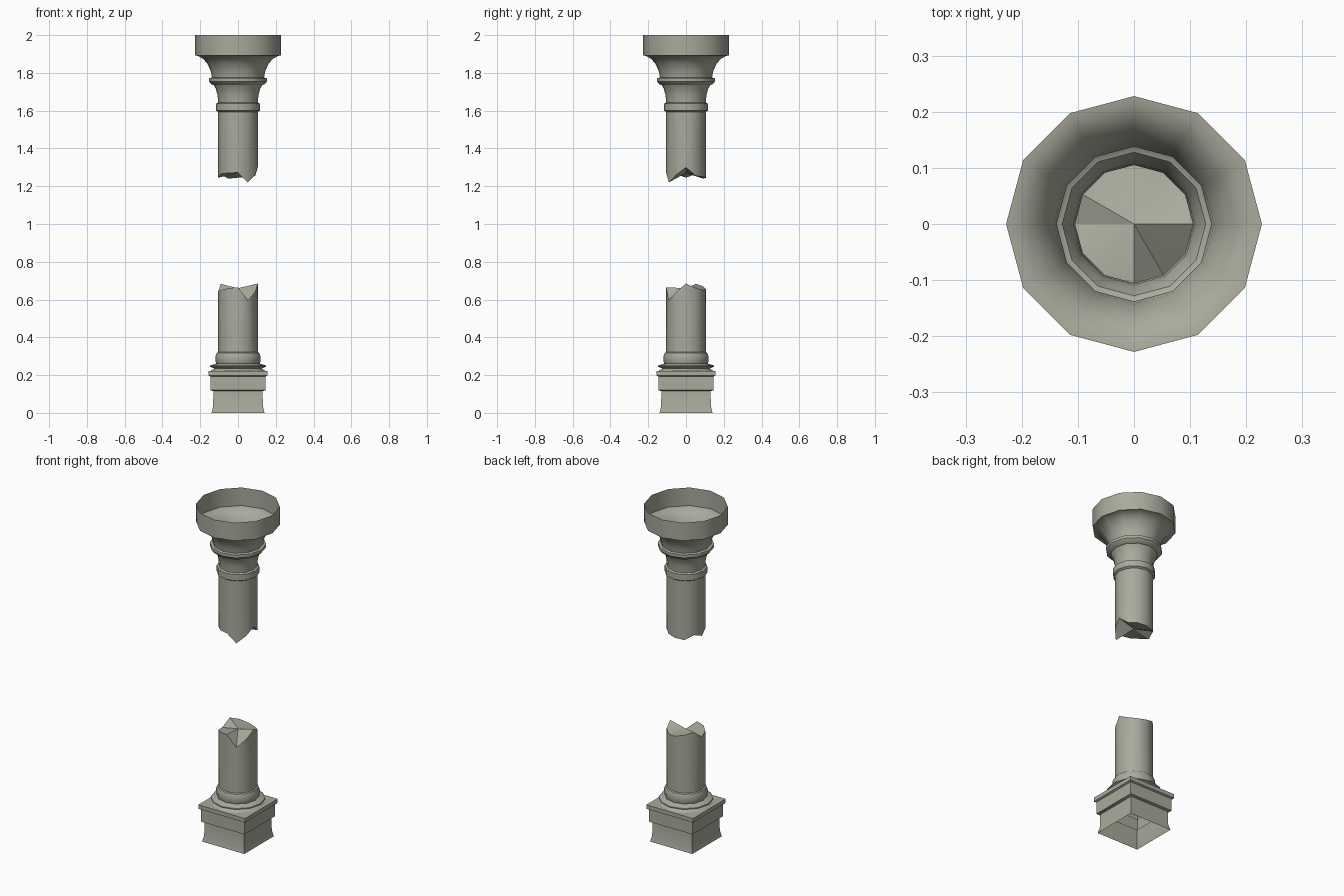
import bpy, bmesh, math

if "Cube" in bpy.data.objects:
    bpy.data.objects.remove(bpy.data.objects["Cube"])

stone = bpy.data.materials.new("weathered stone")
stone.diffuse_color = (0.40, 0.40, 0.335, 1)
stone.use_nodes = True
stone.node_tree.nodes["Principled BSDF"].inputs["Base Color"].default_value = stone.diffuse_color


def lathe(name, profile, sides=12, phase=0.0, scale=1.0, jag=None, centre=None, at_top=True):
    """Open lathe, profile listed bottom to top; an end may be a jagged fan."""
    bm = bmesh.new()
    rings = []
    for k, (r, z) in enumerate(profile):
        broken = jag and k == (len(profile) - 1 if at_top else 0)
        ring = []
        for i in range(sides):
            a = phase + 2 * math.pi * i / sides
            ring.append(bm.verts.new((r * scale * math.cos(a), r * scale * math.sin(a),
                                      jag[i] if broken else z)))
        rings.append(ring)
    for lo, hi in zip(rings, rings[1:]):
        for i in range(sides):
            j = (i + 1) % sides
            bm.faces.new((lo[i], lo[j], hi[j], hi[i]))
    # fan closing the chosen end
    if centre is not None:
        c = bm.verts.new((0, 0, centre))
        end = rings[-1] if at_top else rings[0]
        for i in range(sides):
            a, b = end[i], end[(i + 1) % sides]
            bm.faces.new((a, b, c) if at_top else (b, a, c))
    mesh = bpy.data.meshes.new(name)
    bm.to_mesh(mesh)
    bm.free()
    mesh.materials.append(stone)
    ob = bpy.data.objects.new(name, mesh)
    bpy.context.collection.objects.link(ob)
    bpy.ops.object.select_all(action='DESELECT')
    ob.select_set(True)
    bpy.context.view_layer.objects.active = ob
    bpy.ops.object.shade_smooth_by_angle(angle=math.radians(32))
    return ob


# square pedestal, open underneath
lathe("square_plinth",
      [(0.140, 0), (0.132, 0.035), (0.130, 0.115), (0.145, 0.12), (0.145, 0.193),
       (0.155, 0.198), (0.155, 0.222)],
      sides=4, phase=math.pi / 4, scale=math.sqrt(2), centre=0.222)

# lower mouldings and broken shaft (heights every 30 degrees from +x)
lathe("lower_shaft",
      [(0.145, 0.222), (0.125, 0.235), (0.15, 0.245), (0.148, 0.25), (0.115, 0.262),
       (0.118, 0.27), (0.12, 0.298), (0.112, 0.318), (0.105, 0.322), (0.105, 0.65)],
      jag=[0.685, 0.66, 0.65, 0.655, 0.67, 0.683, 0.64, 0.65, 0.66, 0.665, 0.595, 0.64],
      centre=0.66)

# upper broken shaft flaring into the hollow capital
lathe("upper_shaft_and_capital",
      [(0.105, 1.25), (0.105, 1.593), (0.116, 1.60), (0.116, 1.637), (0.105, 1.642),
       (0.108, 1.68), (0.117, 1.715), (0.128, 1.735), (0.138, 1.738), (0.154, 1.755),
       (0.154, 1.772), (0.138, 1.775), (0.143, 1.805), (0.16, 1.845), (0.183, 1.873),
       (0.211, 1.89), (0.228, 1.892), (0.228, 2.0)],
      jag=[1.30, 1.255, 1.25, 1.245, 1.24, 1.265, 1.245, 1.265, 1.27, 1.272, 1.22, 1.26],
      centre=1.27, at_top=False)
